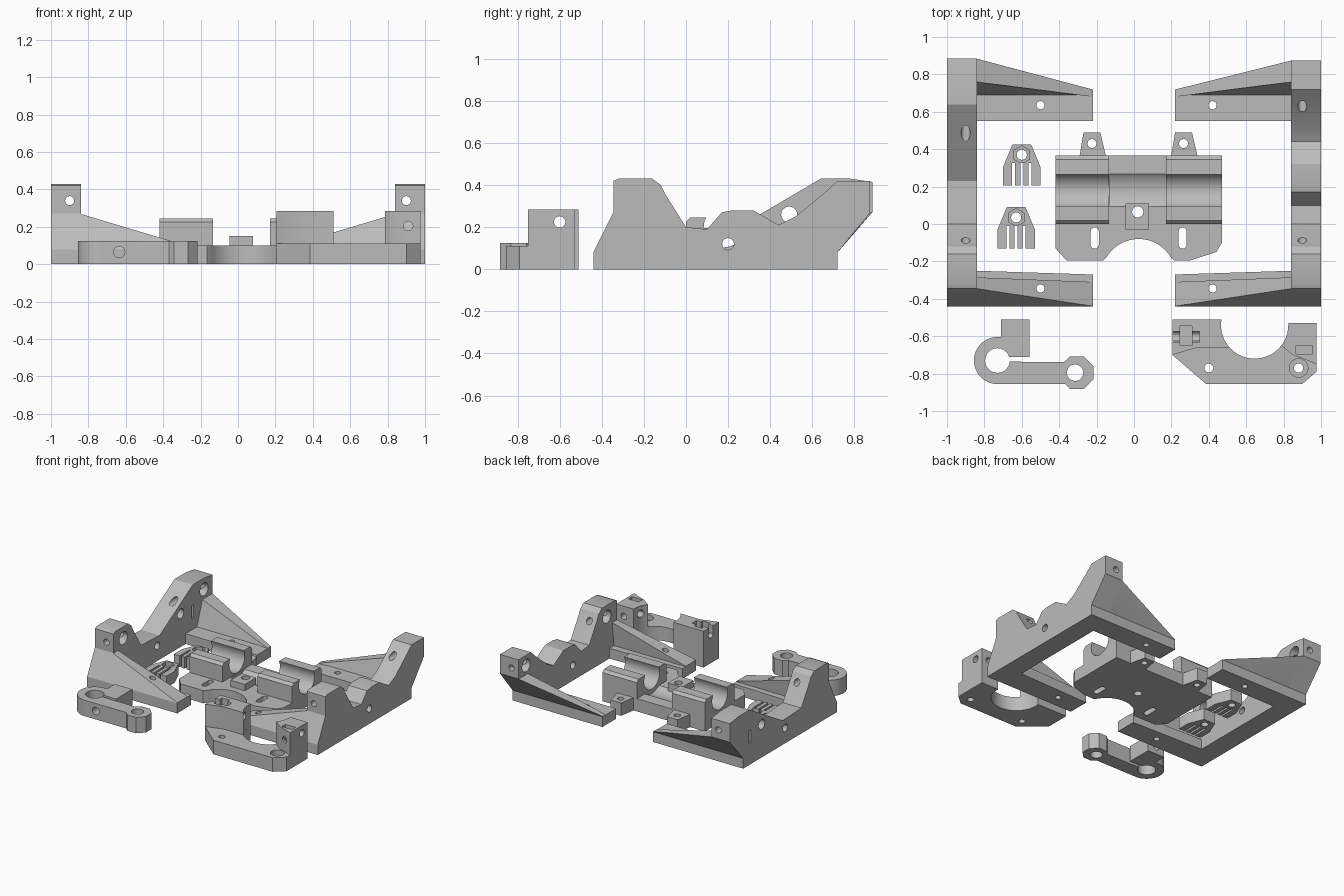
import bpy, bmesh, math
from mathutils import Vector

cube = bpy.data.objects.get("Cube")
if cube:
    bpy.data.objects.remove(cube, do_unlink=True)

grey = bpy.data.materials.new("plain grey")
grey.use_nodes = True
grey.diffuse_color = (0.5, 0.5, 0.5, 1)
grey.node_tree.nodes["Principled BSDF"].inputs["Base Color"].default_value = (0.5, 0.5, 0.5, 1)


def loft(name, first, last):
    """Solid between two matching 3D outlines."""
    bm = bmesh.new()
    a = [bm.verts.new(p) for p in first]
    b = [bm.verts.new(p) for p in last]
    bm.faces.new(a)
    bm.faces.new(b)
    for i in range(len(a)):
        j = (i + 1) % len(a)
        bm.faces.new((a[i], a[j], b[j], b[i]))
    bmesh.ops.recalc_face_normals(bm, faces=bm.faces)
    mesh = bpy.data.meshes.new(name)
    bm.to_mesh(mesh)
    bm.free()
    mesh.materials.append(grey)
    ob = bpy.data.objects.new(name, mesh)
    bpy.context.collection.objects.link(ob)
    return ob


def lift(pts, at, axis):
    if axis == "x":
        return [(at, u, v) for u, v in pts]
    if axis == "y":
        return [(u, at, v) for u, v in pts]
    return [(u, v, at) for u, v in pts]


def prism(name, pts, lo, hi, axis="z"):
    return loft(name, lift(pts, lo, axis), lift(pts, hi, axis))


def rect(u0, u1, v0, v1):
    return [(u0, v0), (u1, v0), (u1, v1), (u0, v1)]


def ring(u, v, r, n=28, turn=0.0):
    angles = [2 * math.pi * i / n + turn for i in range(n)]
    return [(u + r * math.cos(t), v + r * math.sin(t)) for t in angles]


def arc(u, v, r, start, end, n=16):
    angles = [math.radians(start + (end - start) * i / n) for i in range(n + 1)]
    return [(u + r * math.cos(t), v + r * math.sin(t)) for t in angles]


def combine(ob, op, *tools):
    """Boolean the tools into the object and discard them."""
    for tool in tools:
        tool.hide_render = True
        mod = ob.modifiers.new("bool", "BOOLEAN")
        mod.operation, mod.object, mod.solver = op, tool, "EXACT"
        bpy.context.view_layer.update()
        deps = bpy.context.evaluated_depsgraph_get()
        mesh = bpy.data.meshes.new_from_object(ob.evaluated_get(deps))
        ob.modifiers.clear()
        ob.data = mesh
        bpy.data.objects.remove(tool, do_unlink=True)


def cut(ob, *tools):
    combine(ob, "DIFFERENCE", *tools)


def join(ob, *tools):
    combine(ob, "UNION", *tools)


def hole(u, v, r, lo, hi, axis="z", n=24):
    return prism("cutter", ring(u, v, r, n), lo, hi, axis)


# Side frames: end walls with stepped tops
front_end = [(0, 0.2), (-0.1, 0.36), (-0.12, 0.4), (-0.16, 0.43), (-0.32, 0.43), (-0.345, 0.42),
             (-0.345, 0.27), (-0.44, 0.08), (-0.44, 0), (0.72, 0), (0.72, 0.08)]
left_top = [(0.875, 0.27), (0.875, 0.42), (0.72, 0.42), (0.66, 0.365), (0.52, 0.25), (0.44, 0.21),
            (0.32, 0.28), (0.22, 0.28), (0.17, 0.27), (0.1, 0.19)]
right_top = [(0.885, 0.27), (0.885, 0.415), (0.78, 0.43), (0.64, 0.43), (0.23, 0.19)]

for side, s, top, screw_x in (("left", 1, left_top, 0.42), ("right", -1, right_top, -0.5)):
    wall = prism(side + "_frame_wall", front_end + top, s * 0.84, s, "x")
    cut(wall, hole(0.2, 0.12, 0.028, s * 0.8, s * 1.1, "x"),
        hole(s * 0.9, 0.34, 0.024, -0.6, 1, "y"),
        hole(-0.22, 0.34, 0.05, s * 0.8, s * 0.94, "x"),
        hole(0.78, 0.34, 0.05, s * 0.8, s * 0.94, "x"))
    if s < 0:
        cut(wall, hole(0.49, 0.26, 0.038, -0.8, -1.1, "x"),
            prism("cutter", rect(0.625, 0.65, 0.17, 0.27), -0.8, -1.1, "x"))
    # Feet with tapered braces
    back_y = top[0][0]
    braces = (
        ("rear", rect(0.55, 0.72, 0, 0.08), rect(0.55, 0.72, 0, 0.08),
         [(0.68, 0.05), (0.72, 0.08), (back_y, 0.27), (0.76, 0.27)],
         [(0.68, 0.05), (0.72, 0.08), (0.719, 0.083), (0.68, 0.083)], 0.635),
        ("front", rect(-0.44, -0.25, 0, 0.08), rect(-0.44, -0.27, 0, 0.08),
         [(-0.44, 0.08), (-0.31, 0.05), (-0.285, 0.27), (-0.345, 0.27)],
         [(-0.44, 0.08), (-0.31, 0.05), (-0.31, 0.083), (-0.439, 0.083)], -0.345))
    for end, foot_a, foot_b, brace_a, brace_b, screw_y in braces:
        foot = loft(f"{side}_{end}_foot", lift(foot_a, s * 0.845, "x"), lift(foot_b, s * 0.22, "x"))
        brace = loft(f"{side}_{end}_brace", lift(brace_a, s * 0.845, "x"), lift(brace_b, s * 0.22, "x"))
        for ob in (foot, brace):
            cut(ob, hole(screw_x, screw_y, 0.022, -0.1, 0.5))

# Carriage base with arched front edge and rear tabs
outline = ([(-0.42, 0.365), (-0.42, -0.13), (-0.36, -0.195), (-0.165, -0.195)]
           + arc(0.025, -0.28, 0.2, 150, 30)
           + [(0.215, -0.195), (0.3, -0.195), (0.44, -0.15), (0.47, -0.1), (0.47, 0.365)])
base = prism("carriage_base", outline, 0, 0.1)
for cx in (-0.225, 0.265):
    tab = [(cx - 0.07, 0.34), (cx + 0.08, 0.34), (cx + 0.045, 0.49), (cx - 0.045, 0.49)]
    join(base, prism("tab", tab, 0, 0.1))
    cut(base, hole(cx, 0.43, 0.024, -0.1, 0.3))
for cx in (-0.21, 0.26):
    slot = arc(cx, -0.04, 0.022, 0, 180, 8) + arc(cx, -0.11, 0.022, 180, 360, 8)
    cut(base, prism("cutter", slot, -0.1, 0.3))
cut(base, hole(0.18, 0.21, 0.14, -0.13, 0.17, "x", 48), hole(0.02, 0.065, 0.03, -0.1, 0.3))

# Bearing cradles
cradle = ([(0, 0.02), (0, 0.225), (0.02, 0.245)] + arc(0.18, 0.2, 0.096, 152, 388, 24)
          + [(0.345, 0.245), (0.365, 0.225), (0.365, 0.02)])
for name, lo, hi in (("right_cradle", -0.42, -0.135), ("left_cradle", 0.17, 0.47)):
    prism(name, cradle, lo, hi, "x")

# Belt anchor
anchor = prism("belt_anchor", rect(-0.045, 0.08, -0.03, 0.11), 0.02, 0.15)
cut(anchor, hole(0.02, 0.065, 0.03, -0.1, 0.3))

# Forked belt clips
for name, cx, cy in (("rear_clip", -0.6, 0.205), ("front_clip", -0.63, -0.13)):
    body = [(cx - 0.1, cy), (cx + 0.1, cy), (cx + 0.1, cy + 0.1), (cx + 0.05, cy + 0.22),
            (cx - 0.05, cy + 0.22), (cx - 0.1, cy + 0.1)]
    clip = prism(name, body, 0, 0.09)
    cut(clip, hole(cx, cy + 0.165, 0.027, -0.1, 0.2),
        prism("cutter", ring(cx, cy + 0.165, 0.048, 6, math.pi / 6), 0.06, 0.2))
    for dx in (-0.043, 0, 0.043):
        cut(clip, prism("cutter", rect(cx + dx - 0.008, cx + dx + 0.008, cy - 0.1, cy + 0.12), -0.1, 0.2))

# Lever arm with two eyes
lever = prism("lever_arm", ring(-0.73, -0.73, 0.126, 40), 0, 0.125)
join(lever, prism("bar", rect(-0.73, -0.33, -0.855, -0.737), 0, 0.125),
     prism("eye", ring(-0.305, -0.795, 0.095, 8, math.pi / 8), 0, 0.125),
     prism("block", rect(-0.71, -0.56, -0.71, -0.51), 0, 0.125))
cut(lever, hole(-0.73, -0.73, 0.066, -0.1, 0.3), hole(-0.315, -0.795, 0.044, -0.1, 0.3),
    prism("cutter", rect(-0.67, -0.54, -0.735, -0.71), -0.1, 0.3),
    hole(-0.635, 0.065, 0.03, -0.9, -0.4, "y"))

# Motor clamp: low yoke with two upright blocks
bite = arc(0.645, -0.54, 0.18, 180, 360, 24)
yoke = prism("clamp_yoke", [(0.205, -0.7), (0.205, -0.51), (0.467, -0.51)] + bite
             + [(0.825, -0.53), (0.975, -0.53), (0.975, -0.79), (0.9, -0.855), (0.385, -0.855)], 0, 0.11)
cut(yoke, hole(0.4, -0.77, 0.024, -0.1, 0.3), hole(0.88, -0.77, 0.025, -0.1, 0.3),
    hole(0.88, -0.77, 0.05, 0.07, 0.3))
right_block = prism("clamp_right_block", [(0.205, -0.7), (0.205, -0.51), (0.467, -0.51)]
                    + arc(0.645, -0.54, 0.18, 180, 222, 8) + [(0.34, -0.66)], 0.08, 0.285)
left_block = prism("clamp_left_block", arc(0.645, -0.54, 0.18, 322, 360, 8)
                   + [(0.825, -0.53), (0.975, -0.53), (0.975, -0.75), (0.93, -0.73), (0.85, -0.7)],
                   0.08, 0.285)
cut(right_block, hole(-0.6, 0.225, 0.027, 0.1, 0.6, "x"),
    prism("cutter", rect(0.245, 0.31, -0.65, -0.545), 0.16, 0.4),
    prism("cutter", rect(0.19, 0.35, -0.63, -0.575), 0.22, 0.4))
cut(left_block, hole(-0.6, 0.225, 0.027, 0.7, 1.1, "x"),
    hole(0.91, 0.205, 0.025, -0.9, -0.4, "y"), hole(0.88, -0.77, 0.05, 0.07, 0.4),
    prism("cutter", rect(0.865, 0.955, -0.695, -0.65), 0.15, 0.4))

# Smooth round surfaces, keep edges crisp
bpy.ops.object.select_all(action="DESELECT")
for ob in bpy.context.collection.objects:
    if ob.type == "MESH":
        ob.select_set(True)
        bpy.context.view_layer.objects.active = ob
bpy.ops.object.shade_smooth_by_angle(angle=math.radians(25))
